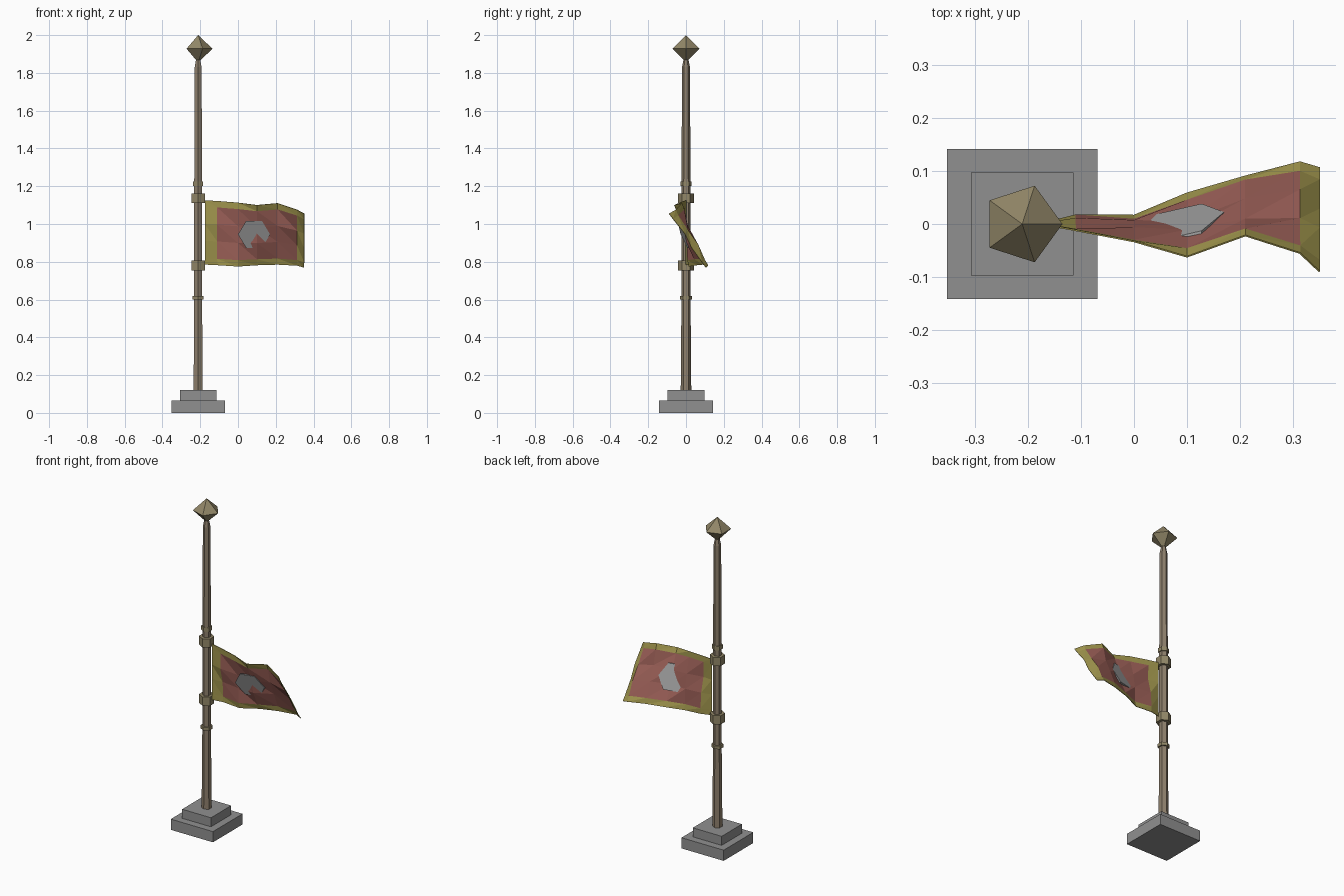
import bpy, bmesh, math

if "Cube" in bpy.data.objects:
    bpy.data.objects.remove(bpy.data.objects["Cube"])

PX = -0.211  # pole axis


def mat(name, rgb):
    m = bpy.data.materials.new(name)
    m.diffuse_color = (*rgb, 1)
    m.use_nodes = True
    m.node_tree.nodes["Principled BSDF"].inputs["Base Color"].default_value = m.diffuse_color
    return m


BRONZE = mat("bronze", (0.27, 0.215, 0.15))
BRASS = mat("brass", (0.29, 0.245, 0.14))
RED = mat("red_cloth", (0.335, 0.118, 0.098))
GOLD = mat("gold_cloth", (0.355, 0.305, 0.075))
STONE = mat("grey_stone", (0.28, 0.28, 0.28))
SILVER = mat("grey_emblem", (0.36, 0.36, 0.36))


def finish(name, bm, *mats):
    me = bpy.data.meshes.new(name)
    bm.to_mesh(me)
    bm.free()
    for m in mats:
        me.materials.append(m)
    ob = bpy.data.objects.new(name, me)
    bpy.context.collection.objects.link(ob)
    return ob


def lathe(name, profile, sides, m, start=0.0):
    """Faceted solid around the pole axis from (radius, z) pairs."""
    bm = bmesh.new()
    rings = []
    for r, z in profile:
        n = 1 if r == 0 else sides
        rings.append([bm.verts.new((PX + r * math.cos(start + math.tau * i / sides),
                                    r * math.sin(start + math.tau * i / sides), z)) for i in range(n)])
    for a, b in zip(rings, rings[1:]):
        for i in range(sides):
            j = (i + 1) % sides
            quad = [a[i % len(a)], a[j % len(a)], b[j % len(b)], b[i % len(b)]]
            bm.faces.new(list(dict.fromkeys(quad)))
    for ring in (rings[0], rings[-1]):
        if len(ring) > 2:
            bm.faces.new(ring)
    bmesh.ops.recalc_face_normals(bm, faces=bm.faces)
    return finish(name, bm, m)


def box(name, half, z0, z1):
    bm = bmesh.new()
    bmesh.ops.create_cube(bm, size=1)
    for v in bm.verts:
        v.co = (PX + v.co.x * 2 * half, v.co.y * 2 * half, z0 if v.co.z < 0 else z1)
    finish(name, bm, STONE)


# Stepped plinth
box("base_lower_step", 0.142, 0, 0.065)
box("base_upper_step", 0.097, 0.065, 0.12)

# Pole, finial and rings
TURN = math.pi / 6
lathe("pole", [(0.028, 0.12), (0.024, 0.60), (0.024, 1.2), (0.021, 1.83), (0.011, 1.88)], 6, BRONZE, TURN)
lathe("finial", [(0, 1.855), (0.076, 1.928), (0, 2.0)], 5, BRASS)
for name, r, z0, z1 in (("upper_collar", 0.042, 1.11, 1.162), ("lower_collar", 0.042, 0.755, 0.808),
                        ("upper_band", 0.030, 1.20, 1.225), ("lower_band", 0.033, 0.60, 0.62)):
    lathe(name, [(r, z0), (r, z1)], 6, BRASS, TURN)

# Twisted flag: per column x, then (y, z) of the top and bottom edges
columns = [(-0.175, 0.0, 1.125, 0.0, 0.785), (-0.11, -0.012, 1.122, 0.016, 0.782),
           (0.0, -0.033, 1.113, 0.016, 0.775), (0.10, -0.062, 1.10, 0.058, 0.782),
           (0.21, -0.022, 1.11, 0.09, 0.785), (0.313, -0.055, 1.075, 0.117, 0.78),
           (0.350, -0.09, 1.055, 0.106, 0.77)]
rows = [0, 0.1, 0.37, 0.63, 0.9, 1]
bm = bmesh.new()
grid = []
for i, (x, yt, zt, yb, zb) in enumerate(columns):
    col = []
    for j, t in enumerate(rows):
        ripple = 0.012 * math.sin(1.9 * i + 1.6 * j) * math.sin(math.pi * t) if i else 0
        col.append(bm.verts.new((x, yt + (yb - yt) * t + ripple, zt + (zb - zt) * t)))
    grid.append(col)
nc, nr = len(columns) - 1, len(rows) - 1
for i in range(nc):
    for j in range(nr):
        a, b, c, d = grid[i][j], grid[i][j + 1], grid[i + 1][j + 1], grid[i + 1][j]
        edge = i in (0, nc - 1) or j in (0, nr - 1)
        for tri in ((a, b, c), (a, c, d)):
            bm.faces.new(tri).material_index = 1 if edge else 0
flag = finish("flag", bm, RED, GOLD)
sol = flag.modifiers.new("cloth_thickness", 'SOLIDIFY')
sol.thickness = 0.003
sol.offset = 0

# Plain hexagonal emblem plate, partly sunk into the tilted cloth
bm = bmesh.new()
rim = []
for side in (-0.006, 0.006):
    ring = []
    for k in range(6):
        a = math.tau * k / 6
        dx, dz = 0.085 * math.cos(a), 0.082 * math.sin(a)
        ring.append(bm.verts.new((0.085 + dx, -0.003 + 0.23 * dx - 0.36 * dz + side, 0.945 + dz)))
    bm.faces.new(ring)
    rim.append(ring)
for k in range(6):
    bm.faces.new((rim[0][k], rim[0][(k + 1) % 6], rim[1][(k + 1) % 6], rim[1][k]))
bmesh.ops.recalc_face_normals(bm, faces=bm.faces)
finish("flag_emblem", bm, SILVER)
